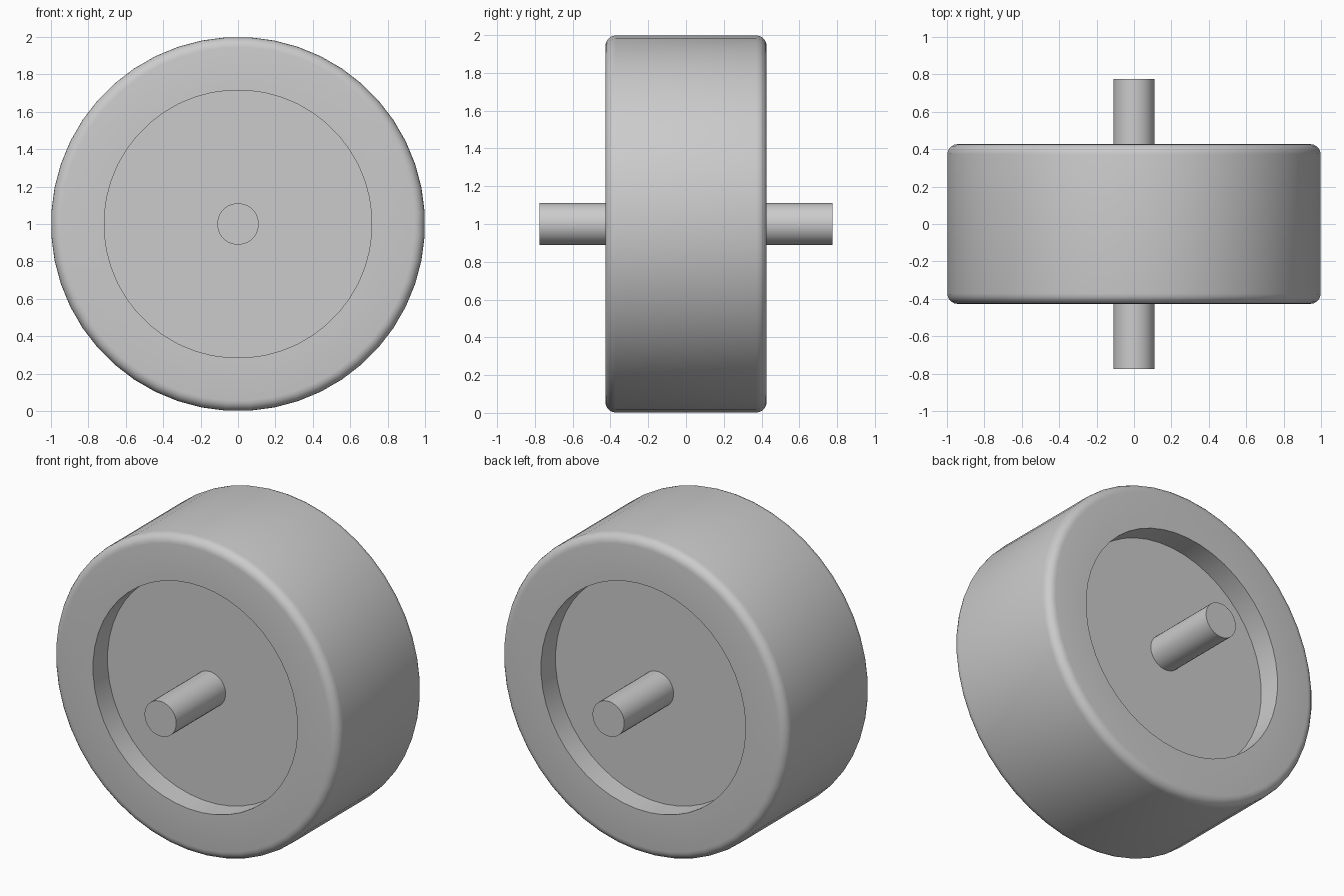
import bpy
import bmesh
import math

cube = bpy.data.objects.get("Cube")
if cube:
    bpy.data.objects.remove(cube, do_unlink=True)

SIDES = 48
CENTRE_Z = 1.0

grey = bpy.data.materials.new("plain grey")
grey.use_nodes = True
colour = (0.6, 0.6, 0.6, 1)
grey.diffuse_color = colour
grey.node_tree.nodes["Principled BSDF"].inputs["Base Color"].default_value = colour


def lathe(name, profile, sides):
    """Spin a (radius, y) profile around the y axis; radius 0 makes a cap centre."""
    bm = bmesh.new()
    rings = []
    for radius, y in profile:
        if radius == 0:
            rings.append([bm.verts.new((0, y, 0))] * sides)
            continue
        angles = [math.tau * (i + 0.5) / sides for i in range(sides)]
        rings.append([bm.verts.new((radius * math.sin(a), y, radius * math.cos(a)))
                      for a in angles])
    for a, b in zip(rings, rings[1:]):
        for i in range(sides):
            j = (i + 1) % sides
            corners = list(dict.fromkeys((a[i], a[j], b[j], b[i])))
            bm.faces.new(corners)
    bmesh.ops.recalc_face_normals(bm, faces=bm.faces)
    mesh = bpy.data.meshes.new(name)
    bm.to_mesh(mesh)
    bm.free()
    mesh.materials.append(grey)
    obj = bpy.data.objects.new(name, mesh)
    obj.location.z = CENTRE_Z
    bpy.context.collection.objects.link(obj)
    bpy.ops.object.select_all(action='DESELECT')
    obj.select_set(True)
    bpy.context.view_layer.objects.active = obj
    bpy.ops.object.shade_smooth_by_angle(angle=math.radians(30))
    return obj


# Wheel: recessed disc on both faces, flat rim, rounded outer edge
half_width, recess, recess_radius, rounding = 0.427, 0.145, 0.716, 0.055
floor = half_width - recess
front = [(0, -floor), (recess_radius, -floor), (recess_radius, -half_width)]
for step in range(6):
    a = math.radians(18 * step)
    front.append((1 - rounding + rounding * math.sin(a),
                  -half_width + rounding - rounding * math.cos(a)))
back = [(r, -y) for r, y in reversed(front)]
lathe("wheel", front + back, SIDES)

# Axle stubs, one on each face
for name, side in (("front_axle", -1), ("back_axle", 1)):
    lathe(name, [(0, side * floor), (0.111, side * floor),
                 (0.111, side * 0.775), (0, side * 0.775)], 32)
